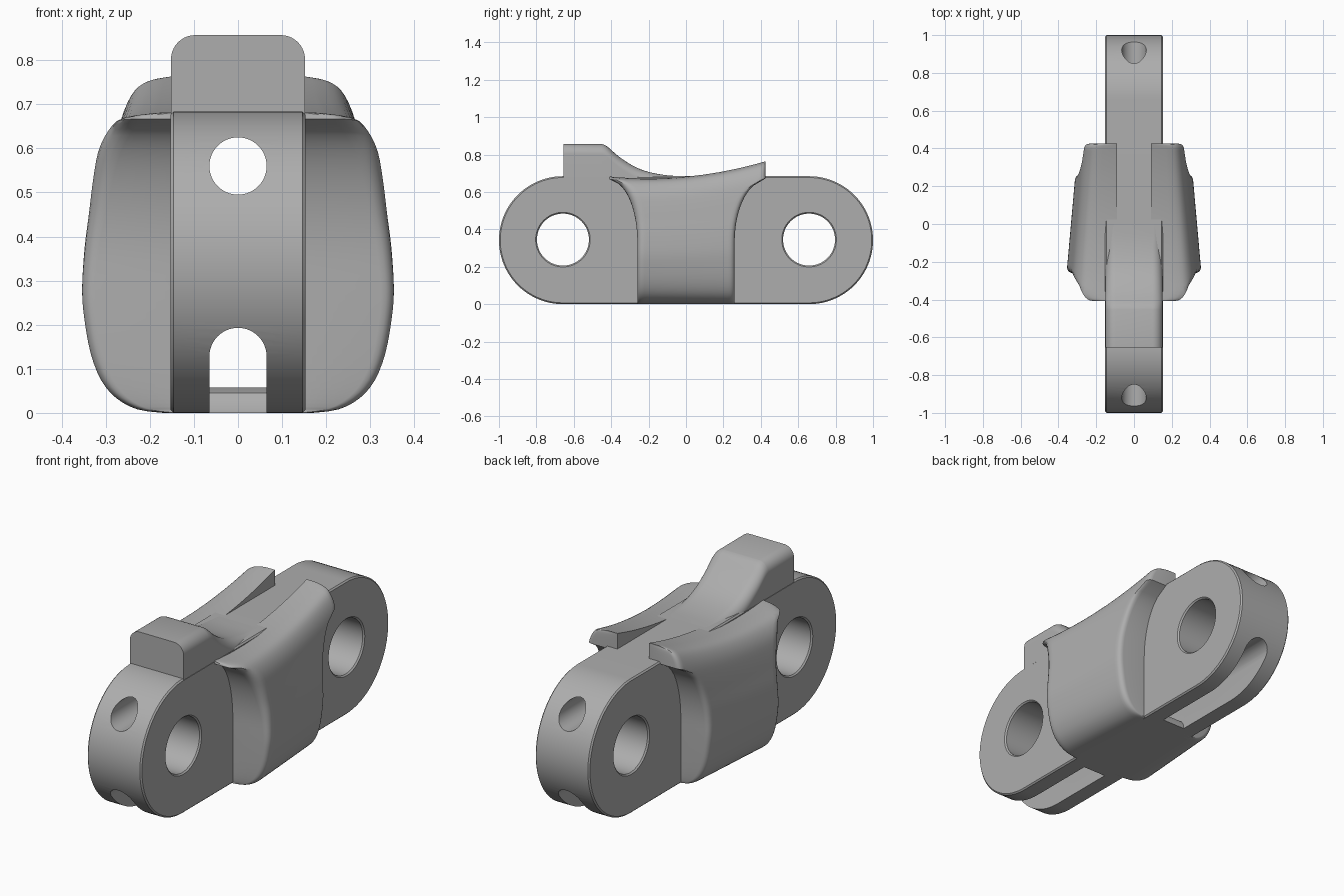
import bpy, bmesh
from math import sin, cos, pi, sqrt

if "Cube" in bpy.data.objects:
    bpy.data.objects.remove(bpy.data.objects["Cube"])

steel = bpy.data.materials.new("plain_grey")
steel.use_nodes = True
GREY = (0.42, 0.42, 0.42, 1)
steel.diffuse_color = GREY
steel.node_tree.nodes["Principled BSDF"].inputs["Base Color"].default_value = GREY


def loft(name, rings, ladder=False):
    """Skin closed rings of points; ladder caps join opposite points of a ring."""
    bm = bmesh.new()
    vs = [[bm.verts.new(p) for p in ring] for ring in rings]
    m = len(vs[0])
    for a, b in zip(vs, vs[1:]):
        for i in range(m):
            j = (i + 1) % m
            bm.faces.new((a[i], a[j], b[j], b[i]))
    for ring in (vs[0], vs[-1]):
        if ladder:
            for i in range(m // 2 - 1):
                bm.faces.new((ring[i], ring[i + 1], ring[m - 2 - i], ring[m - 1 - i]))
        else:
            bm.faces.new(ring)
    bmesh.ops.recalc_face_normals(bm, faces=bm.faces)
    mesh = bpy.data.meshes.new(name)
    bm.to_mesh(mesh)
    bm.free()
    mesh.materials.append(steel)
    ob = bpy.data.objects.new(name, mesh)
    bpy.context.collection.objects.link(ob)
    return ob


def spline(pts, steps):
    """Catmull-Rom curve through 2D points."""
    p = [pts[0]] + pts + [pts[-1]]
    out = []
    for a, b, c, d in zip(p, p[1:], p[2:], p[3:]):
        for k in range(steps):
            t = k / steps
            out.append(tuple(
                0.5 * (2 * q + (r - o) * t + (2 * o - 5 * q + 4 * r - s) * t * t
                       + (3 * q - o - 3 * r + s) * t ** 3)
                for o, q, r, s in zip(a, b, c, d)))
    return out + [pts[-1]]


# Link body: stadium plate with a thin chamfer
R, HALF, PIN_Y, CH = 0.342, 0.153, 0.658, 0.007


def stadium(x, r):
    n = 48
    ends = []
    for s in (1, -1):
        ends += [(x, s * (PIN_Y + r * cos(a)), R + s * r * sin(a))
                 for a in [-pi / 2 + pi * i / n for i in range(n + 1)]]
    return ends


body = loft("link_body", [stadium(-HALF, R - CH), stadium(CH - HALF, R),
                          stadium(HALF - CH, R), stadium(HALF, R - CH)])


# Cutters: pin bores, upper cable bore, lower channel
def circle(r, n=64):
    return [(r * cos(2 * pi * i / n), r * sin(2 * pi * i / n)) for i in range(n)]


cutters = []
for s in (-1, 1):
    cutters.append(loft("pin_bore", [
        [(x, s * PIN_Y + u, R + 0.003 + v) for u, v in circle(r)]
        for x, r in ((-0.2, 0.146), (-HALF, 0.146), (CH - HALF, 0.139),
                     (HALF - CH, 0.139), (HALF, 0.146), (0.2, 0.146))]))
cutters.append(loft("cable_bore", [[(u, y, 0.56 + v) for u, v in circle(0.065, 48)]
                                   for y in (-1.2, 1.2)]))


def arch(y, floor):
    top = [(0.065 * cos(pi * i / 24), y, 0.128 + 0.065 * sin(pi * i / 24)) for i in range(25)]
    return top + [(-0.065, y, floor), (0.065, y, floor)]


lip = [(1.2, -0.05), (0.305, -0.05), (0.3, 0.02), (0.285, 0.045), (0.25, 0.058)]
cutters.append(loft("lower_channel", [arch(-y, f) for y, f in lip]
                    + [arch(y, f) for y, f in reversed(lip)]))

bpy.context.view_layer.objects.active = body
for c in cutters:
    c.hide_render = True
    mod = body.modifiers.new(c.name, "BOOLEAN")
    mod.operation, mod.solver, mod.object = "DIFFERENCE", "EXACT", c
    bpy.ops.object.modifier_apply(modifier=mod.name)
    bpy.data.objects.remove(c)


# Stop block on top, sweeping down to the body
def block_ring(y, h):
    w, r, base = 0.152, 0.055, 0.635
    r = min(r, h - base - 0.002)
    arc = [(w - r + r * cos(a), y, h - r + r * sin(a))
           for a in [pi / 2 * i / 10 for i in range(11)]]
    left = [(-x, yy, z) for x, yy, z in reversed(arc)]
    return [(w, y, base)] + arc + left + [(-w, y, base)]


sweep = [(-0.45, 0.856), (-0.42, 0.842), (-0.36, 0.79), (-0.28, 0.738),
         (-0.2, 0.707), (-0.1, 0.689), (0.0, 0.684), (0.12, 0.682)]
block = loft("stop_block", [block_ring(-0.655, 0.857)]
             + [block_ring(y, h) for y, h in spline(sweep, 4)])


# Side wings: flared outline, tapered and bulged outward
def crest(y):
    return 0.672 + 0.235 * (y + 0.2) ** 2


def edge(z, reach):
    k = min(max((z - 0.33) / 0.33, 0), 1)
    return 0.26 + (reach - 0.26) * (1 - sqrt(1 - k * k))


def edge_at(zf, s, reach):
    y = s * 0.26
    for _ in range(12):
        y = s * edge(zf * crest(y), reach)
    return y


section = spline([(0.17, 0), (0.23, 0.012), (0.278, 0.05), (0.312, 0.11), (0.336, 0.2),
                  (0.351, 0.32), (0.356, 0.42), (0.35, 0.56), (0.34, 0.67), (0.33, 0.78),
                  (0.316, 0.88), (0.29, 0.95), (0.255, 0.987), (0.2, 1.0)], 3)
stations = [0, 0.004, 0.012, 0.025, 0.045, 0.07, 0.1, 0.15]
stations += [0.2 + 0.1 * i for i in range(7)] + [1 - t for t in reversed(stations)]


def rounding(d, r):
    k = min(max(1 - d / r, 0), 1)
    return r * (1 - sqrt(1 - k * k))


def wing_ring(t, side):
    outer, inner = [], []
    for x, zf in section:
        y0, y1 = edge_at(zf, -1, 0.408), edge_at(zf, 1, 0.425)
        y = y0 + (y1 - y0) * t
        z = zf * crest(y)
        x = x * (1 - 0.25 * (y + 0.25))
        x -= rounding(y - y0, 0.03 + 0.04 * zf ** 3) + rounding(y1 - y, 0.025)
        outer.append((side * x, y, z))
        inner.append((side * 0.09, y, z))
    return outer + inner[::-1]


wings = [loft(name, [wing_ring(t, side) for t in stations], ladder=True)
         for name, side in (("left_wing", 1), ("right_wing", -1))]

# Smooth shading with crisp edges
bpy.ops.object.select_all(action="DESELECT")
for ob in [body, block] + wings:
    ob.select_set(True)
bpy.context.view_layer.objects.active = body
bpy.ops.object.shade_smooth_by_angle(angle=0.6)
